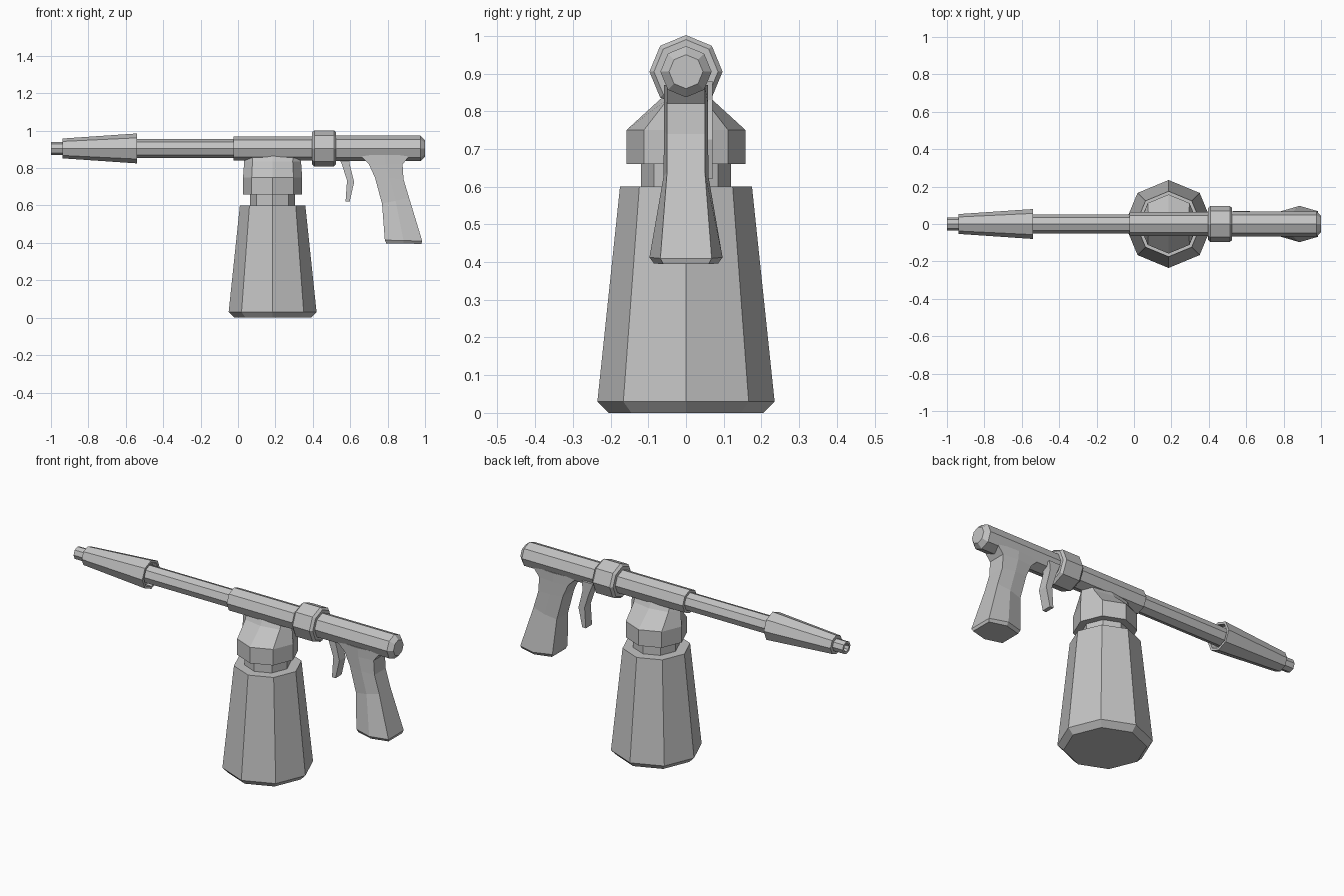
import bpy, bmesh, math
from mathutils import Vector

cube = bpy.data.objects.get("Cube")
if cube:
    bpy.data.objects.remove(cube, do_unlink=True)

grey = bpy.data.materials.new("plain grey")
grey.use_nodes = True
colour = (0.55, 0.55, 0.55, 1)
grey.diffuse_color = colour
grey.node_tree.nodes["Principled BSDF"].inputs["Base Color"].default_value = colour

BARREL_Z = 0.905
BOTTLE_X = 0.185


def loft(name, rings):
    """Skin a list of equal-length point rings and cap both ends."""
    bm = bmesh.new()
    loops = [[bm.verts.new(p) for p in ring] for ring in rings]
    n = len(loops[0])
    for a, b in zip(loops, loops[1:]):
        for i in range(n):
            j = (i + 1) % n
            bm.faces.new((a[i], a[j], b[j], b[i]))
    bm.faces.new(loops[0][::-1])
    bm.faces.new(loops[-1])
    bmesh.ops.recalc_face_normals(bm, faces=bm.faces)
    mesh = bpy.data.meshes.new(name)
    bm.to_mesh(mesh)
    bm.free()
    mesh.materials.append(grey)
    obj = bpy.data.objects.new(name, mesh)
    bpy.context.collection.objects.link(obj)
    return obj


def octagon(rx, ry):
    angles = [i * math.tau / 8 for i in range(8)]
    return [(rx * math.cos(a), ry * math.sin(a)) for a in angles]


def barrel_part(name, profile):
    """Eight-sided part along x from (x, radius) pairs."""
    return loft(name, [[(x, u, BARREL_Z + v) for u, v in octagon(r, r)]
                       for x, r in profile])


def upright_part(name, profile):
    """Eight-sided part along z from (z, x radius, y radius) triples."""
    return loft(name, [[(BOTTLE_X + u, v, z) for u, v in octagon(rx, ry)]
                       for z, rx, ry in profile])


# Barrel, collar and nozzle
barrel_part("rear_body", [(0.46, 0.068), (0.975, 0.068), (1.0, 0.045)])
barrel_part("front_body", [(-0.025, 0.065), (0.46, 0.065)])
barrel_part("collar_nut", [(0.395, 0.085), (0.408, 0.097),
                           (0.512, 0.097), (0.525, 0.085)])
barrel_part("barrel_tube", [(-0.9, 0.05), (-0.02, 0.05)])
barrel_part("nozzle_cone", [(-0.937, 0.053), (-0.54, 0.08),
                            (-0.54, 0.066), (-0.57, 0.064)])
barrel_part("nozzle_tip", [(-0.93, 0.035), (-1.0, 0.035),
                           (-1.0, 0.022), (-0.96, 0.022)])

# Bottle, neck and the cap that narrows sideways into the body
upright_part("bottle", [(0.0, 0.205, 0.205), (0.03, 0.235, 0.235),
                        (0.6, 0.175, 0.175)])
upright_part("bottle_neck", [(0.59, 0.12, 0.12), (0.67, 0.12, 0.12)])
upright_part("bottle_cap", [(0.66, 0.158, 0.158), (0.75, 0.158, 0.158),
                            (0.835, 0.152, 0.065), (0.88, 0.155, 0.04)])


# Handle: six-sided sections, narrow end faces and a ridge on each side
def handle_ring(x0, z0, x1, z1, end, side):
    xm, zm = (x0 + x1) / 2, (z0 + z1) / 2
    return [(x0, -end, z0), (xm, -side, zm), (x1, -end, z1),
            (x1, end, z1), (xm, side, zm), (x0, end, z0)]


loft("handle", [
    handle_ring(0.65, 0.87, 0.92, 0.87, 0.05, 0.058),
    handle_ring(0.70, 0.82, 0.88, 0.82, 0.05, 0.058),
    handle_ring(0.732, 0.75, 0.885, 0.74, 0.05, 0.058),
    handle_ring(0.77, 0.61, 0.915, 0.64, 0.05, 0.06),
    handle_ring(0.785, 0.415, 0.985, 0.41, 0.068, 0.097),
    handle_ring(0.793, 0.397, 0.98, 0.395, 0.06, 0.085),
])

# Trigger: curved blade, swept from pairs of front and back edge points
blade = [(0.53, 0.88, 0.60, 0.88), (0.555, 0.82, 0.595, 0.83),
         (0.583, 0.735, 0.621, 0.725), (0.575, 0.62, 0.597, 0.62)]
loft("trigger", [[(x0, 0.015, z0), (x1, 0.015, z1),
                  (x1, 0.07, z1), (x0, 0.07, z0)]
                 for x0, z0, x1, z1 in blade])
